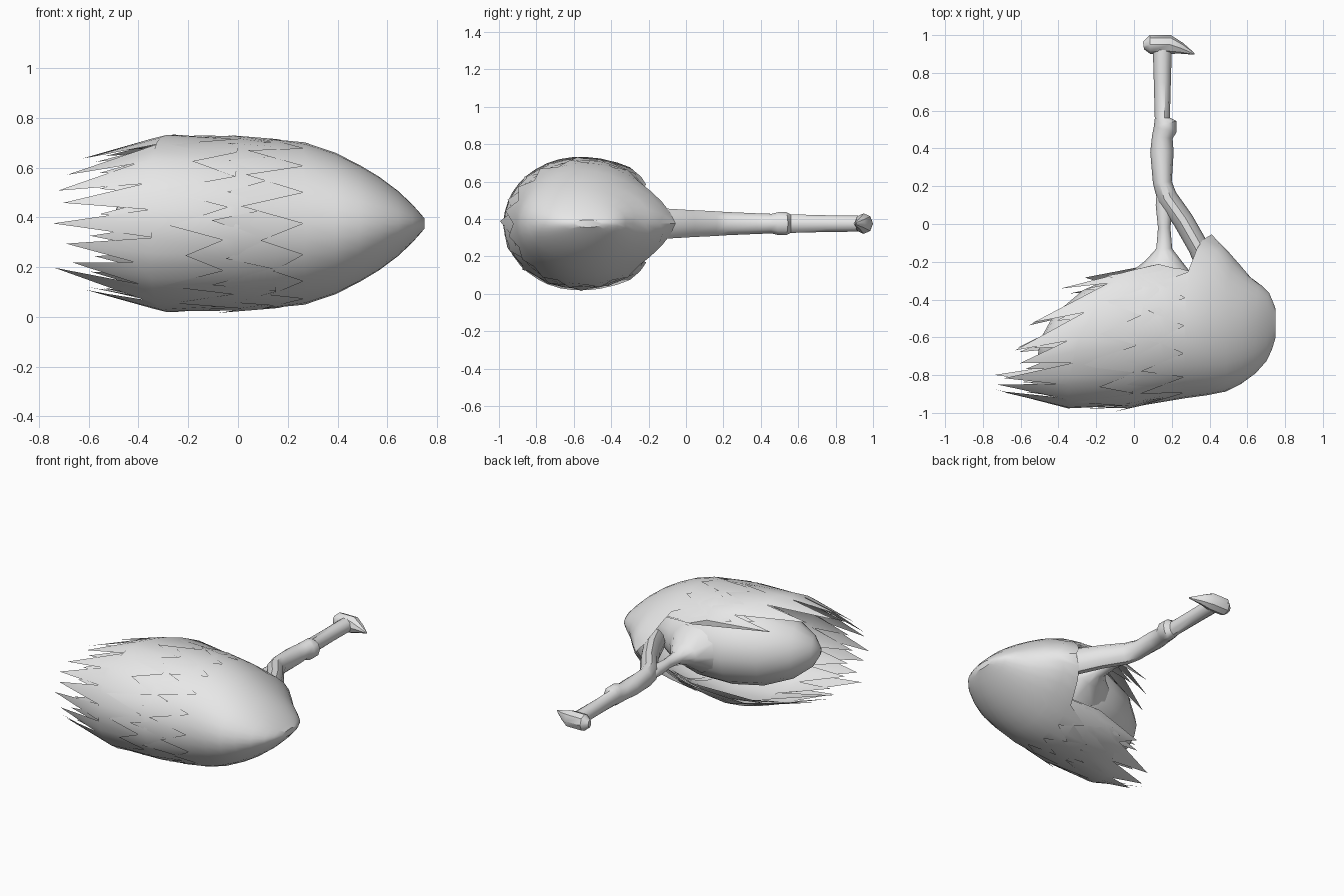
import bpy, bmesh, math, random
from mathutils import Vector

if "Cube" in bpy.data.objects:
    bpy.data.objects.remove(bpy.data.objects["Cube"])

random.seed(4)
MID = 0.375
grey = bpy.data.materials.new("soft grey")
grey.diffuse_color = (0.8, 0.8, 0.8, 1)
grey.use_nodes = True
grey.node_tree.nodes["Principled BSDF"].inputs["Base Color"].default_value = grey.diffuse_color

# Envelope of the feathered hood: x, front y, back y, half height
ENV = [(-0.80, -0.84, -0.62, 0.17), (-0.70, -0.90, -0.52, 0.23), (-0.54, -0.95, -0.36, 0.30),
       (-0.32, -0.98, -0.18, 0.355), (-0.10, -1.0, -0.10, 0.365), (0.20, -0.93, -0.14, 0.34),
       (0.34, -0.915, -0.17, 0.31), (0.48, -0.89, -0.22, 0.24), (0.58, -0.84, -0.27, 0.18),
       (0.67, -0.77, -0.32, 0.11), (0.72, -0.70, -0.37, 0.055), (0.75, -0.60, -0.45, 0.02)]


def env(x):
    x = max(ENV[0][0], min(ENV[-1][0], x))
    for a, b in zip(ENV, ENV[1:]):
        if x <= b[0]:
            t = (x - a[0]) / (b[0] - a[0])
            return [a[i] + (b[i] - a[i]) * t for i in (1, 2, 3)]


def surface(x, ang, k=1.0, beak=0.0):
    """Point on the hood; ang 0 faces the front, pi the back."""
    f, b, h = env(x)
    c, r = (f + b) / 2, (b - f) / 2
    bulge = beak * max(0, 1 - abs(x - 0.41) / 0.22) * max(0, -math.cos(ang)) ** 4
    return Vector((x, c - k * r * math.cos(ang) + bulge, MID + k * h * math.sin(ang)))


def finish(name, bm, angle=35):
    bmesh.ops.recalc_face_normals(bm, faces=bm.faces)
    me = bpy.data.meshes.new(name)
    bm.to_mesh(me)
    bm.free()
    ob = bpy.data.objects.new(name, me)
    bpy.context.collection.objects.link(ob)
    me.materials.append(grey)
    bpy.ops.object.select_all(action='DESELECT')
    ob.select_set(True)
    bpy.context.view_layer.objects.active = ob
    bpy.ops.object.shade_smooth_by_angle(angle=math.radians(angle))
    return ob


def feather_layer(name, count, span, start, notch, tip, sweep, k0, k1):
    """Curved sheet ending in pointed feathers, shorter toward the back."""
    bm = bmesh.new()
    cols = 2 * count
    grid = []
    for j in range(cols + 1):
        u = 2 * j / cols - 1
        ang = u * math.radians(span)
        shift = sweep * abs(u) ** 4
        is_tip = j % 2
        end = (tip + random.uniform(-0.07, 0.07) if is_tip else notch + random.uniform(-0.04, 0.04)) + shift
        s = start + shift * 0.4
        n = notch + shift
        xs = [s, s * 0.6 + n * 0.4, n + 0.03, end]
        ks = [k0, (k0 + k1) / 2, k1, k1 + (0.0 if is_tip else -0.02)]
        if is_tip:
            ang += random.uniform(-0.04, 0.04)
        grid.append([bm.verts.new(surface(x, ang, k)) for x, k in zip(xs, ks)])
    for a, b in zip(grid, grid[1:]):
        for i in range(3):
            bm.faces.new((a[i], a[i + 1], b[i + 1], b[i]))
    finish(name, bm)


# Smooth cap, closed round the back, with a jagged feather rim
bm = bmesh.new()
N = 32
rings = []
for t in (0, 0.04, 0.1, 0.22, 0.38, 0.55, 0.75, 1.0, 1.3):
    ring = []
    for j in range(N):
        ang = 2 * math.pi * j / N - math.pi
        back = abs(ang) / math.pi
        rim = 0.27 + 0.14 * back ** 6
        x = 0.75 + (rim - 0.75) * min(t, 1)
        if t > 1 and back < 0.8:
            x += -random.uniform(0.12, 0.27) if j % 2 else -0.01
        ring.append(bm.verts.new(surface(x, ang, 1.0, 0.14)))
    rings.append(ring)
bm.faces.new(rings[0])
for a, b in zip(rings, rings[1:]):
    for j in range(N):
        q = (a[j], a[(j + 1) % N], b[(j + 1) % N], b[j])
        if (q[0].co - q[3].co).length + (q[1].co - q[2].co).length > 1e-4:
            bm.faces.new(q)
bmesh.ops.remove_doubles(bm, verts=bm.verts, dist=1e-5)
finish("hood_cap", bm)

# Overlapping feather rows
feather_layer("feathers_upper", 13, 142, 0.40, 0.12, -0.05, 0.08, 0.93, 0.99)
feather_layer("feathers_middle", 13, 142, 0.32, -0.04, -0.25, 0.20, 0.92, 0.985)
feather_layer("feathers_lower", 15, 143, 0.20, -0.38, -0.69, 0.48, 0.90, 1.0)
feather_layer("feathers_under", 14, 138, 0.15, -0.30, -0.62, 0.40, 0.87, 0.94)


def tube(name, rings, sides=10, core_angle=40):
    """Loft of rings (x, y, half width, half height) along a flat path."""
    bm = bmesh.new()
    loops = []
    for i, (x, y, w, h) in enumerate(rings):
        p, q = rings[max(i - 1, 0)], rings[min(i + 1, len(rings) - 1)]
        d = Vector((q[0] - p[0], q[1] - p[1], 0)).normalized()
        side = Vector((d.y, -d.x, 0))
        loops.append([bm.verts.new(Vector((x, y, MID)) + side * w * math.cos(a) + Vector((0, 0, h * math.sin(a))))
                      for a in (2 * math.pi * j / sides for j in range(sides))])
    for a, b in zip(loops, loops[1:]):
        for j in range(sides):
            bm.faces.new((a[j], a[(j + 1) % sides], b[(j + 1) % sides], b[j]))
    bm.faces.new(loops[0])
    bm.faces.new(loops[-1])
    return finish(name, bm, core_angle)


# Long arm, with a joint collar, bending into the cap
tube("arm", [(0.15, 0.92, 0.05, 0.045), (0.15, 0.75, 0.045, 0.047), (0.15, 0.56, 0.04, 0.052),
             (0.165, 0.53, 0.062, 0.065), (0.165, 0.50, 0.062, 0.065), (0.15, 0.46, 0.055, 0.055),
             (0.148, 0.38, 0.062, 0.058), (0.15, 0.22, 0.05, 0.065), (0.175, 0.14, 0.055, 0.07),
             (0.26, 0.02, 0.055, 0.076), (0.34, -0.12, 0.055, 0.085), (0.40, -0.25, 0.06, 0.085)])

# Pointed knob at the end of the arm
tube("knob", [(0.05, 0.945, 0.02, 0.025), (0.085, 0.95, 0.05, 0.055), (0.19, 0.95, 0.05, 0.055),
              (0.25, 0.93, 0.03, 0.03), (0.32, 0.90, 0.004, 0.004)], 8)

# Inner strut flaring into the body
tube("strut", [(0.16, 0.17, 0.04, 0.03), (0.16, 0.10, 0.045, 0.04), (0.16, -0.02, 0.033, 0.032),
               (0.16, -0.13, 0.042, 0.04), (0.16, -0.20, 0.10, 0.07), (0.15, -0.30, 0.20, 0.15)])

# Smooth inner body sheltered by the feathers
tube("inner_body", [(0.55, -0.52, 0.03, 0.03), (0.48, -0.52, 0.16, 0.12), (0.34, -0.52, 0.24, 0.2),
                    (0.16, -0.53, 0.29, 0.25), (-0.02, -0.55, 0.29, 0.26), (-0.2, -0.59, 0.25, 0.24),
                    (-0.36, -0.65, 0.18, 0.18), (-0.46, -0.69, 0.09, 0.1), (-0.5, -0.71, 0.02, 0.02)], 16)
